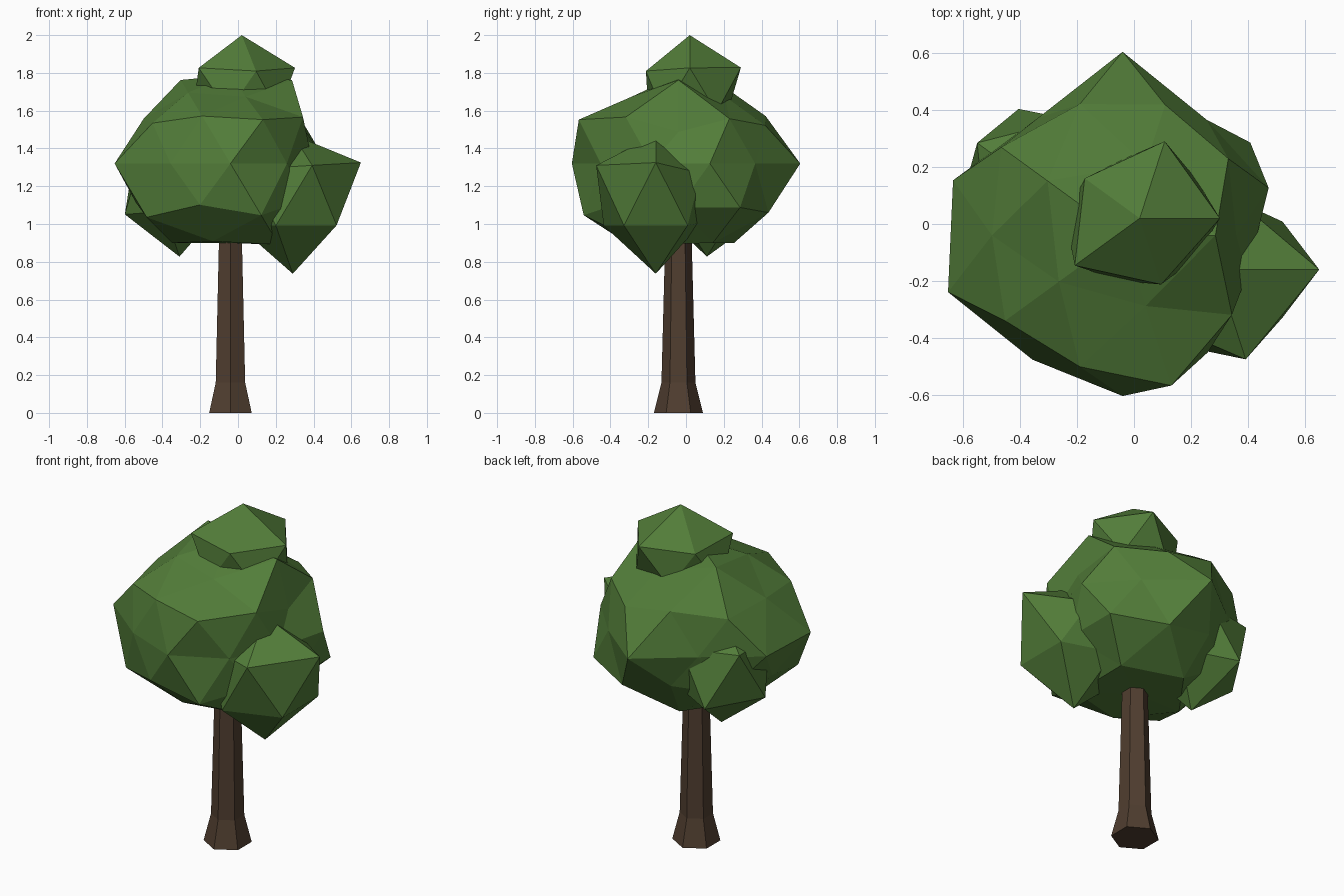
import bpy
import bmesh
from math import atan2, tau, sin, cos, pi
from mathutils import Vector

default = bpy.data.objects.get("Cube")
if default:
    bpy.data.objects.remove(default)


def make_material(name, colour):
    mat = bpy.data.materials.new(name)
    mat.use_nodes = True
    mat.diffuse_color = (*colour, 1)
    mat.node_tree.nodes["Principled BSDF"].inputs["Base Color"].default_value = (*colour, 1)
    return mat


leaf_green = make_material("leaf green", (0.085, 0.205, 0.041))
bark_brown = make_material("bark brown", (0.08, 0.048, 0.029))


def add_object(name, bm, material):
    mesh = bpy.data.meshes.new(name)
    bmesh.ops.recalc_face_normals(bm, faces=bm.faces[:])
    bm.to_mesh(mesh)
    bm.free()
    mesh.materials.append(material)
    obj = bpy.data.objects.new(name, mesh)
    bpy.context.collection.objects.link(obj)
    return obj


def ring_order(vert):
    """Sort from bottom to top, then counter-clockwise around each ring."""
    x, y, z = vert.co.normalized()
    on_axis = abs(x) + abs(y) < 0.01
    angle = 0 if on_axis else (atan2(y, x) + 0.01) % tau
    return round(z, 2), angle


def leaf_clump(name, centre, width, height, detail, *rings):
    """Icosphere whose vertices are pushed in or out, ring by ring, in percent."""
    bm = bmesh.new()
    bmesh.ops.create_icosphere(bm, subdivisions=detail, radius=1)
    pushes = [p / 100 for ring in rings for p in ring]
    for vert, push in zip(sorted(bm.verts, key=ring_order), pushes):
        vert.co = Vector(centre) + vert.co.normalized() * push * Vector((width, width, height))
    return add_object(name, bm, leaf_green)


# Trunk: six-sided column with a flared foot
AXIS = (-0.04, -0.04)
bm = bmesh.new()
loops = []
for radius, z in ((0.13, 0), (0.09, 0.16), (0.07, 0.92), (0.06, 1.2)):
    loops.append([bm.verts.new((AXIS[0] + radius * cos(a), AXIS[1] + radius * sin(a), z))
                  for a in (pi / 6 + i * pi / 3 for i in range(6))])
for low, high in zip(loops, loops[1:]):
    for i in range(6):
        j = (i + 1) % 6
        bm.faces.new((low[i], low[j], high[j], high[i]))
bm.faces.new(loops[0][::-1])
bm.faces.new(loops[-1])
add_object("trunk", bm, bark_brown)

# Main crown
leaf_clump("main_crown", (*AXIS, 1.32), 0.62, 0.52, 2,
           [81],
           [95, 95, 95, 93, 97],
           [85, 95, 90, 104, 100],
           [100, 85, 90, 94, 85],
           [87, 81, 104, 82, 101, 104, 87, 91, 82, 74],
           [72, 87, 95, 92, 100],
           [87, 92, 87, 92, 90],
           [100, 80, 100, 85, 80],
           [90])

# Smaller clumps set into the crown
leaf_clump("top_clump", (0.02, 0.02, 1.7), 0.3, 0.27, 1,
           [90], [90, 80, 97, 86, 90], [105, 106, 89, 105, 91], [111])
leaf_clump("left_clump", (0.29, -0.16, 1.14), 0.36, 0.37, 1,
           [109], [89, 80, 90, 90, 89], [112, 78, 90, 90, 103], [90])
leaf_clump("right_back_clump", (-0.31, 0.11, 1.2), 0.32, 0.33, 1,
           [113], [90, 108, 101, 90, 90], [90, 95, 104, 90, 90], [90])
